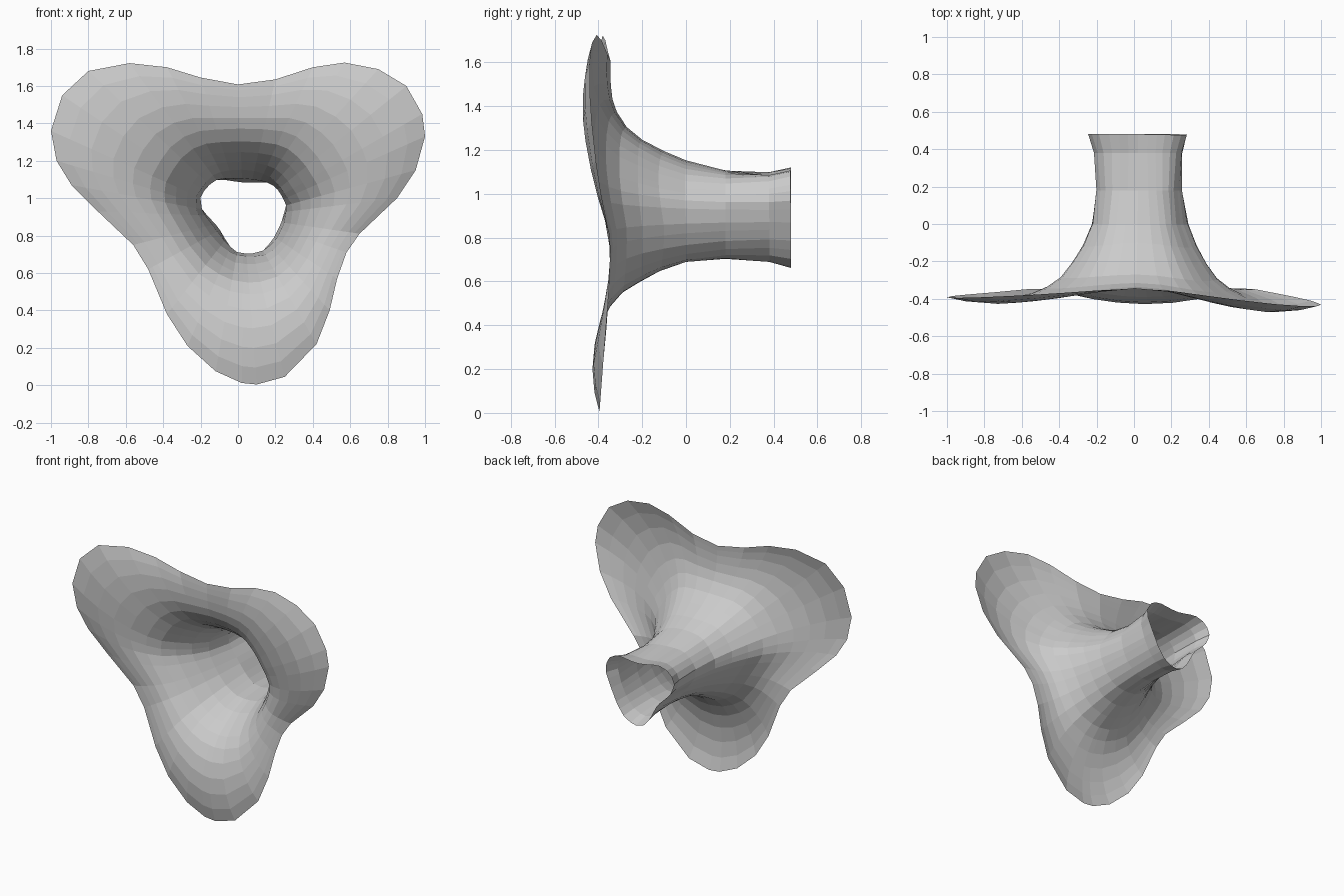
import bpy, bmesh, math

if "Cube" in bpy.data.objects:
    bpy.data.objects.remove(bpy.data.objects["Cube"])

CX, CZ = 0.03, 0.90   # axis of the trumpet

# three-lobed rim, counter-clockwise seen from the front (x, z)
RIM = [(1.0, 1.33), (.985, 1.45), (.9, 1.6), (.75, 1.69), (.57, 1.725), (.4, 1.70),
       (.2, 1.635), (.0, 1.608), (-.2, 1.645), (-.38, 1.70), (-.58, 1.722), (-.8, 1.68),
       (-.94, 1.55), (-1.0, 1.36), (-.97, 1.2), (-.89, 1.07), (-.75, .93), (-.56, .75),
       (-.48, .62), (-.38, .38), (-.27, .21), (-.12, .075), (.02, .012), (.1, .004),
       (.25, .045), (.42, .22), (.49, .4), (.53, .57), (.58, .71), (.65, .81),
       (.85, 1.0), (.95, 1.15)]
# rounded-triangle throat
THROAT = [(.25, .97), (.22, 1.04), (.17, 1.075), (.02, 1.085), (-.1, 1.095), (-.17, 1.06),
          (-.2, 1.0), (-.18, .93), (-.11, .85), (-.05, .76), (-.01, .715), (.06, .70),
          (.14, .73), (.2, .8), (.235, .88)]
# flare sections: depth and outward fraction along a lobe, then along a notch
RINGS = [(.48, .06, .48, .02), (.38, .02, .38, .0), (.18, .0, .18, .04), (.0, .02, .0, .13),
         (-.12, .08, -.1, .21), (-.21, .15, -.2, .31), (-.29, .22, -.27, .42),
         (-.345, .31, -.315, .55), (-.39, .43, -.335, .66), (-.418, .57, -.342, .77),
         (-.427, .72, -.345, .87), (-.418, .87, -.345, .94), (-.395, 1, -.345, 1)]
# angle in degrees, lobe weight
LOBES = [(-18, 0), (35, 1), (90, 0), (147, 1), (202, 0), (273, 1), (342, 0)]


def polar(p):
    x, z = p[0] - CX, p[1] - CZ
    return math.degrees(math.atan2(z, x)) % 360, math.hypot(x, z)


def throat_radius(a):
    """Distance from the axis to the throat polygon at angle a."""
    dx, dz = math.cos(math.radians(a)), math.sin(math.radians(a))
    for i, p in enumerate(THROAT):
        q = THROAT[(i + 1) % len(THROAT)]
        px, pz, ex, ez = p[0] - CX, p[1] - CZ, q[0] - p[0], q[1] - p[1]
        den = dx * ez - dz * ex
        if abs(den) < 1e-9:
            continue
        t = (px * ez - pz * ex) / den
        s = (px * dz - pz * dx) / den
        if t > 0 and -1e-6 <= s <= 1 + 1e-6:
            return t
    return 0.2


def lobe_weight(a):
    if a > 342:
        a -= 360
    for (a0, w0), (a1, w1) in zip(LOBES, LOBES[1:]):
        if a0 <= a <= a1:
            t = (1 - math.cos(math.pi * (a - a0) / (a1 - a0))) / 2
            return w0 + (w1 - w0) * t
    return 0


# trumpet skin: rings of points lofted from the open tube end to the rim
bm = bmesh.new()
spokes = []
for p in RIM:
    a, r = polar(p)
    spokes.append((math.radians(a), r, throat_radius(a), lobe_weight(a)))
rings = []
for yl, fl, yn, fn in RINGS:
    ring = []
    for a, r, rt, w in spokes:
        f = fn + (fl - fn) * w
        y = yn + (yl - yn) * w
        if math.sin(a) > -0.1 and math.cos(a) > 0:      # right lobe leans forward
            y -= 0.045 * w * min(1, f * 1.5)
        rad = rt + (r - rt) * f
        ring.append(bm.verts.new((CX + rad * math.cos(a), y, CZ + rad * math.sin(a))))
    rings.append(ring)
n = len(RIM)
for r0, r1 in zip(rings, rings[1:]):
    for i in range(n):
        j = (i + 1) % n
        bm.faces.new((r0[i], r0[j], r1[j], r1[i]))
bmesh.ops.recalc_face_normals(bm, faces=bm.faces)
mesh = bpy.data.meshes.new("trumpet_flower")
bm.to_mesh(mesh)
bm.free()
flower = bpy.data.objects.new("trumpet_flower", mesh)
bpy.context.collection.objects.link(flower)
